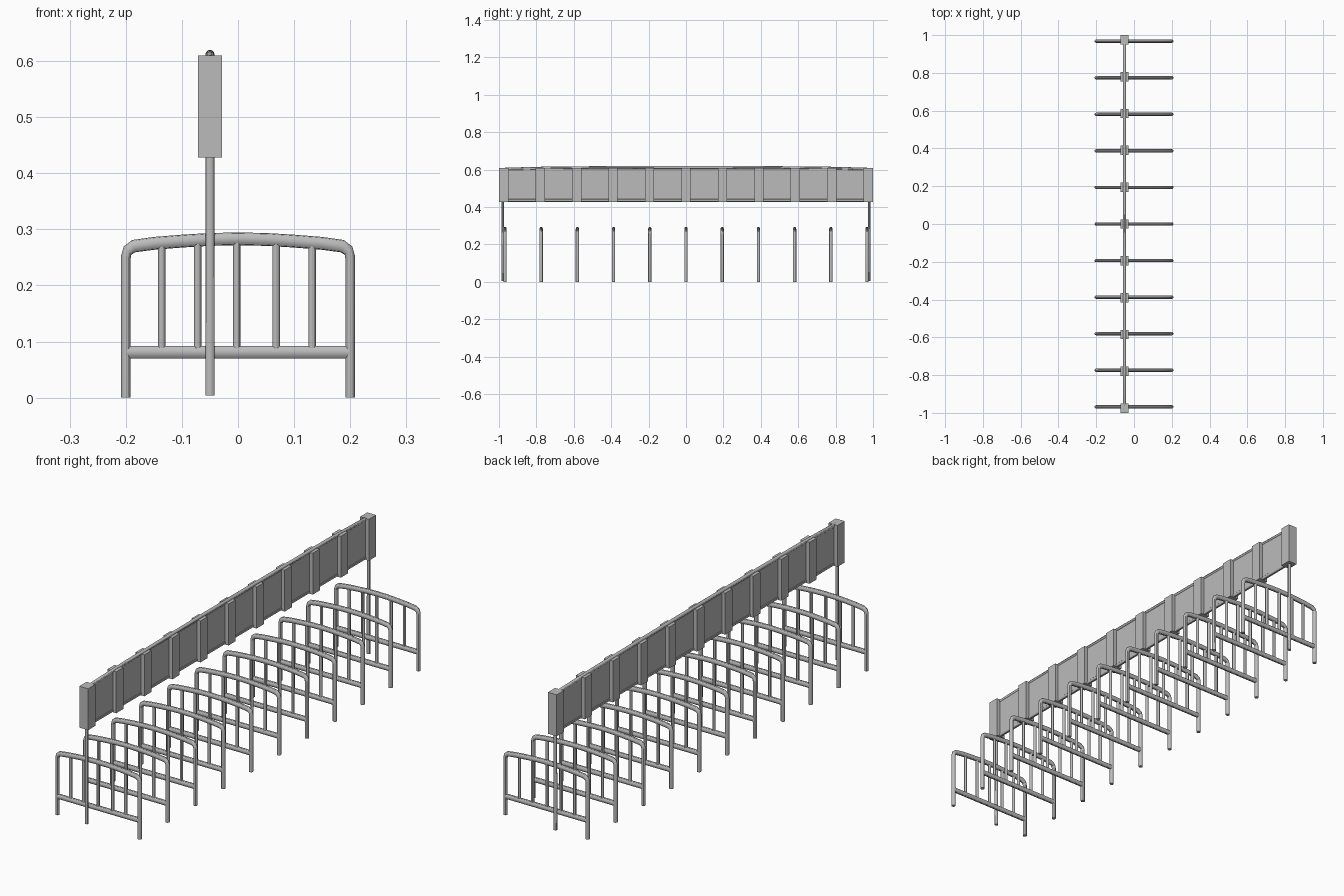
import bpy
import bmesh
from mathutils import Matrix, Vector

cube = bpy.data.objects.get("Cube")
if cube:
    bpy.data.objects.remove(cube, do_unlink=True)

steel = bpy.data.materials.new("galvanised_grey")
steel.use_nodes = True
grey = (0.5, 0.5, 0.5, 1)
steel.diffuse_color = grey
steel.node_tree.nodes["Principled BSDF"].inputs["Base Color"].default_value = grey

COUNT = 11
SIGN_X = -0.05


def tubes(name, paths, stretch):
    """Round tubes along several paths; stretch flattens or deepens their section."""
    curve = bpy.data.curves.new(name, "CURVE")
    curve.dimensions = "3D"
    curve.bevel_depth = 1.0
    curve.bevel_resolution = 4
    curve.use_fill_caps = True
    for points, radius in paths:
        spline = curve.splines.new("POLY")
        spline.points.add(len(points) - 1)
        for knot, p in zip(spline.points, points):
            knot.co = [c / s for c, s in zip(p, stretch)] + [1]
            knot.radius = radius
    obj = bpy.data.objects.new(name, curve)
    bpy.context.collection.objects.link(obj)
    bpy.ops.object.select_all(action="DESELECT")
    obj.select_set(True)
    bpy.context.view_layer.objects.active = obj
    bpy.ops.object.convert(target="MESH")
    obj = bpy.context.view_layer.objects.active
    obj.data.transform(Matrix.Diagonal(Vector(stretch)).to_4x4())
    obj.data.materials.clear()
    obj.data.materials.append(steel)
    bpy.ops.object.shade_smooth_by_angle()
    return obj


def box(name, center, size):
    bm = bmesh.new()
    bmesh.ops.create_cube(bm, size=1, matrix=Matrix.Diagonal(Vector(size)).to_4x4())
    mesh = bpy.data.meshes.new(name)
    bm.to_mesh(mesh)
    bm.free()
    mesh.materials.append(steel)
    obj = bpy.data.objects.new(name, mesh)
    obj.location = center
    bpy.context.collection.objects.link(obj)
    return obj


def mirrored(half):
    """Complete a symmetric arch from its left half, which ends at the middle."""
    return half + [(-a, z) for a, z in reversed(half[:-1])]


# Bike rack hoop: legs and arched top, lower rail, upright bars
arch = mirrored([(-0.2, 0), (-0.2, 0.25), (-0.197, 0.262), (-0.186, 0.27),
                 (-0.15, 0.275), (-0.1, 0.279), (-0.05, 0.282), (0, 0.283)])
paths = [([(x, 0, z) for x, z in arch], 0.0088),
         ([(-0.2, 0, 0.081), (0.2, 0, 0.081)], 0.0088)]
for x in (-0.136, -0.072, -0.002, 0.068, 0.132):
    paths.append(([(x, 0, 0.081), (x, 0, 0.277)], 0.0068))
hoop = tubes("rack_hoop_1", paths, (1, 1, 1.3))
hoop.location.y = -0.968

for i in range(1, COUNT):
    copy = bpy.data.objects.new(f"rack_hoop_{i + 1}", hoop.data)
    copy.location.y = -0.968 + i * 0.1936
    bpy.context.collection.objects.link(copy)

# Sign frame: end posts, gently arched top tube, lower tube
frame = mirrored([(-0.979, 0.004), (-0.979, 0.595), (-0.965, 0.603),
                  (-0.72, 0.609), (-0.4, 0.611), (-0.15, 0.612), (0, 0.612)])
tubes("sign_frame",
      [([(SIGN_X, y, z) for y, z in frame], 0.008),
       ([(SIGN_X, -0.979, 0.436), (SIGN_X, 0.979, 0.436)], 0.008)],
      (1, 0.9, 1))

# Long board held between the frame tubes
box("sign_panel", (SIGN_X, 0, 0.519), (0.01, 1.96, 0.17))

# Box straps around the board
for i in range(COUNT):
    box(f"strap_{i + 1}", (SIGN_X, -0.975 + i * 0.195, 0.519), (0.043, 0.05, 0.182))
